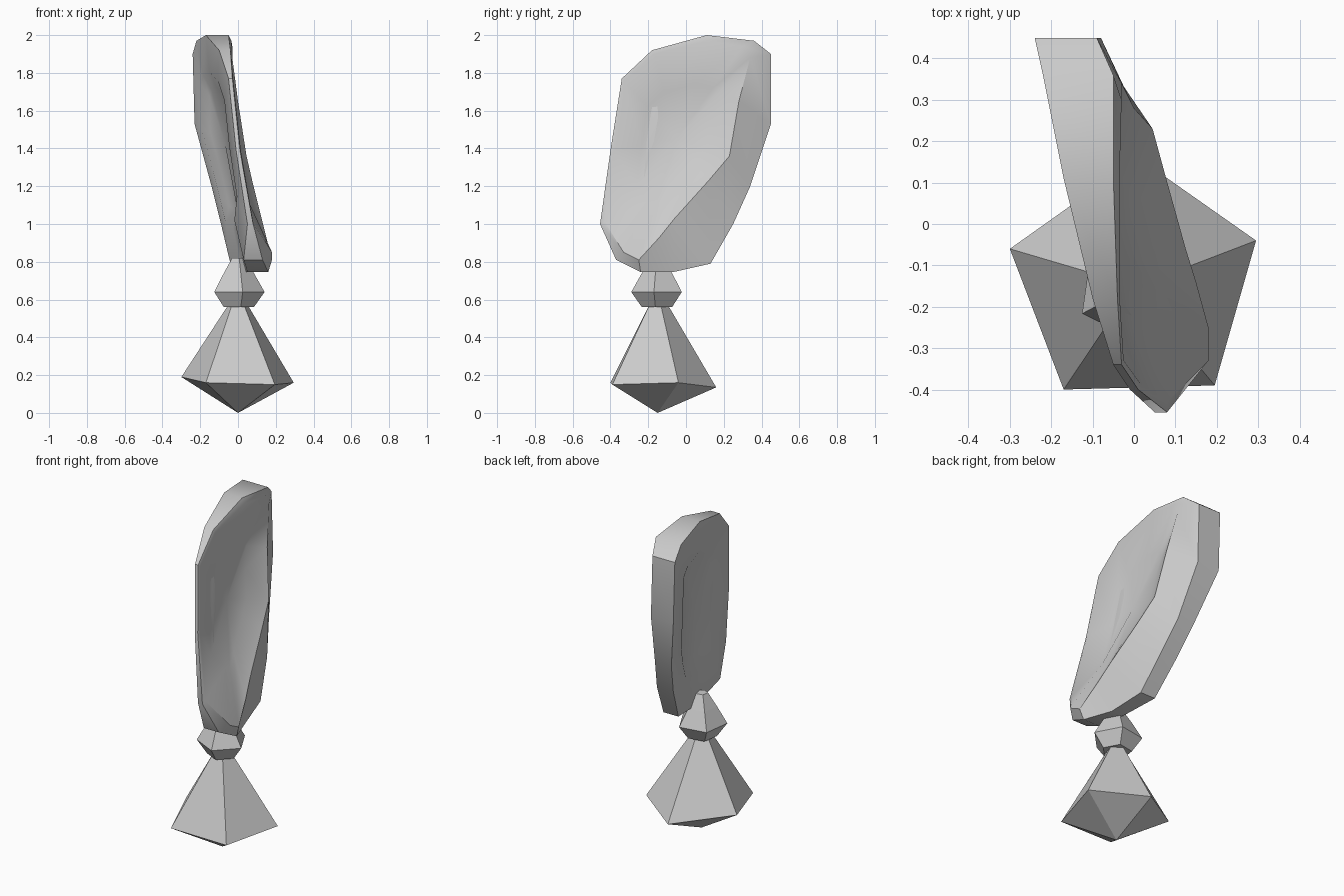
import bpy, bmesh, math
from mathutils import Vector

if "Cube" in bpy.data.objects:
    bpy.data.objects.remove(bpy.data.objects["Cube"])

grey = bpy.data.materials.new("light_grey")
grey.diffuse_color = (0.6, 0.6, 0.6, 1)
grey.use_nodes = True
grey.node_tree.nodes["Principled BSDF"].inputs["Base Color"].default_value = grey.diffuse_color


def loft(name, rings, first=None, last=None, smooth=None):
    """Skin closed rings of points, capped by a tip point or a flat face."""
    bm = bmesh.new()
    rows = [[bm.verts.new(p) for p in ring] for ring in rings]
    n = len(rows[0])
    for a, b in zip(rows, rows[1:]):
        for i in range(n):
            j = (i + 1) % n
            bm.faces.new((a[i], a[j], b[j], b[i]))
    for row, tip in ((rows[0], first), (rows[-1], last)):
        if tip is None:
            bm.faces.new(row)
        else:
            t = bm.verts.new(tip)
            for i in range(n):
                bm.faces.new((row[i], row[(i + 1) % n], t))
    bmesh.ops.recalc_face_normals(bm, faces=bm.faces)
    me = bpy.data.meshes.new(name)
    bm.to_mesh(me)
    bm.free()
    me.materials.append(grey)
    ob = bpy.data.objects.new(name, me)
    bpy.context.collection.objects.link(ob)
    if smooth:
        bpy.context.view_layer.objects.active = ob
        ob.select_set(True)
        bpy.ops.object.shade_smooth_by_angle(angle=math.radians(smooth))
        ob.select_set(False)
    return ob


CY = -0.15  # depth of the stand's axis


def pentagon(r, z, start):
    angles = [math.radians(start + 72 * i) for i in range(5)]
    return [(r * math.cos(a), CY + r * math.sin(a), z) for a in angles]


# Faceted stand: pointed below, tapering to a narrow neck
girdle = [(0.295, -0.04, 0.16), (0.01, 0.16, 0.135), (-0.30, -0.06, 0.19),
          (-0.17, -0.40, 0.16), (0.195, -0.39, 0.15)]
loft("stand", [girdle, pentagon(0.055, 0.57, 18)], first=(0, CY, 0))

# Faceted knob
loft("knob", [pentagon(0.085, 0.56, -80), pentagon(0.142, 0.64, -80),
              pentagon(0.085, 0.74, -80), pentagon(0.035, 0.82, -80)])

# Blade outline and crest: y, z, right x, left x, crest y, crest z, crest x
outline = [
    (0.11, 2.00, -0.05, -0.17, 0.11, 1.97, -0.035),
    (0.36, 1.97, -0.05, -0.22, 0.30, 1.94, -0.03),
    (0.45, 1.90, -0.09, -0.24, 0.34, 1.88, -0.03),
    (0.45, 1.53, -0.08, -0.23, 0.28, 1.65, 0.00),
    (0.34, 1.20, -0.03, -0.14, 0.23, 1.36, 0.045),
    (0.25, 1.00, 0.02, -0.09, 0.12, 1.23, 0.075),
    (0.13, 0.79, 0.06, -0.04, -0.06, 1.03, 0.125),
    (-0.07, 0.745, 0.10, 0.02, -0.14, 0.93, 0.15),
    (-0.24, 0.745, 0.16, 0.05, -0.25, 0.81, 0.18),
    (-0.37, 0.81, 0.13, 0.03, -0.33, 0.85, 0.18),
    (-0.455, 1.00, 0.08, 0.05, -0.43, 1.01, 0.08),
    (-0.40, 1.39, 0.01, -0.01, -0.385, 1.39, 0.015),
    (-0.34, 1.77, -0.03, -0.05, -0.33, 1.76, -0.025),
    (-0.18, 1.92, -0.04, -0.10, -0.17, 1.90, -0.035),
]
right = [Vector((r[2], r[0], r[1])) for r in outline]
left = [Vector((r[3], r[0], r[1])) for r in outline]
crest = [Vector((r[6], r[4], r[5])) for r in outline]

# Hollow dish on the right, recessed pocket on the left
dish_mid = Vector((-0.04, -0.05, 1.45))
pocket_mid = Vector((-0.115, 0.02, 1.43))
dish = [p.lerp(dish_mid, 0.45) + Vector((-0.025, 0, 0)) for p in crest]
lip = [p.lerp(pocket_mid, 0.34) for p in left]
floor = [p.lerp(pocket_mid, 0.48) + Vector((0.03, 0, 0)) for p in left]
loft("blade", [dish, crest, right, left, lip, floor],
     first=dish_mid, last=pocket_mid + Vector((0.045, 0, 0)), smooth=35)
